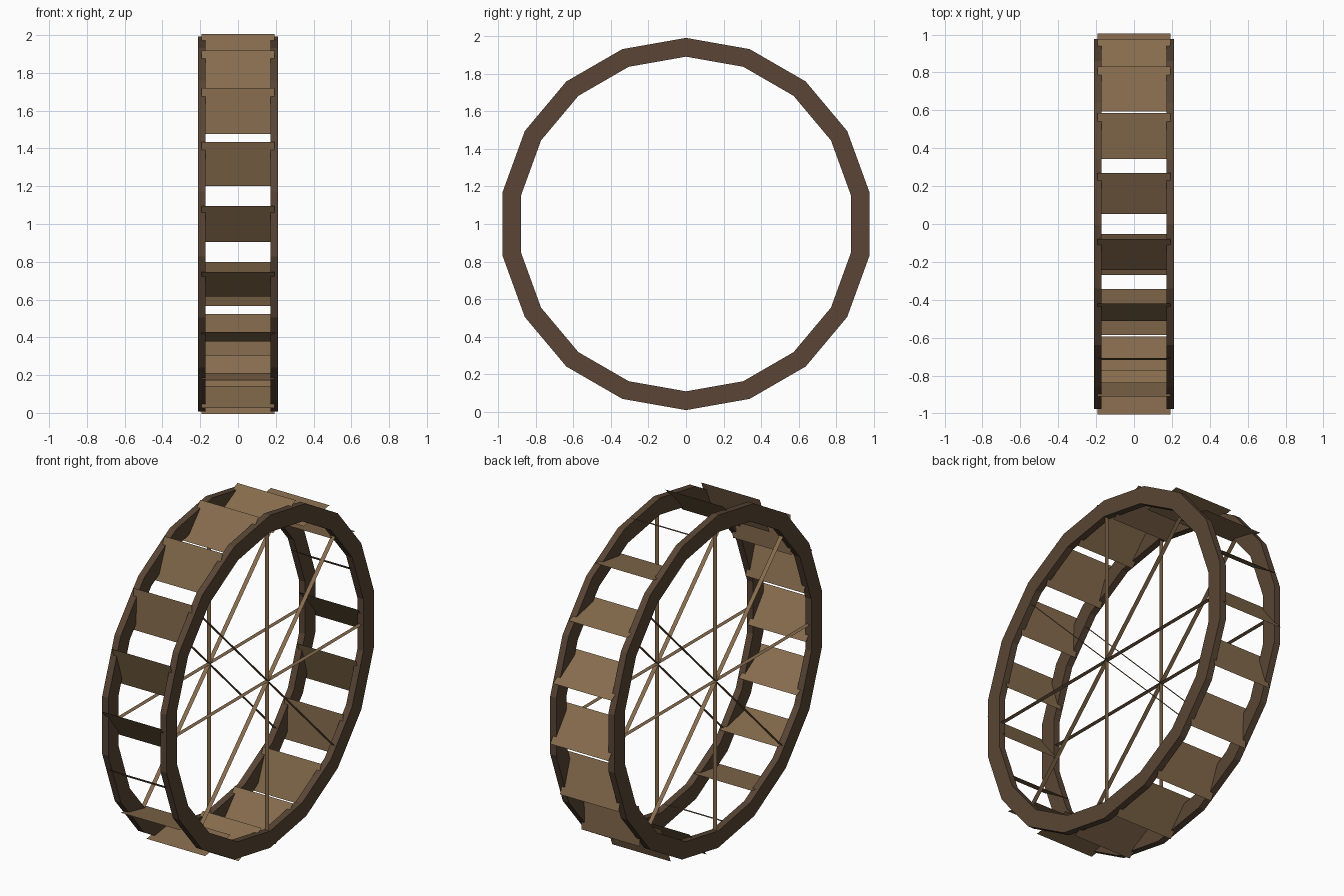
import bpy, bmesh, math
from mathutils import Vector

if "Cube" in bpy.data.objects:
    bpy.data.objects.remove(bpy.data.objects["Cube"])

N = 18                      # rim sides and paddle count
HUB = Vector((0, 0, 1))
SIDE_X = 0.192              # centre plane of each rim


def material(name, rgb):
    m = bpy.data.materials.new(name)
    m.diffuse_color = (*rgb, 1)
    m.use_nodes = True
    m.node_tree.nodes["Principled BSDF"].inputs["Base Color"].default_value = m.diffuse_color
    return m


dark_wood = material("dark_wood", (0.10, 0.06, 0.035))
wood = material("wood", (0.24, 0.15, 0.075))


def finish(bm, name, mat):
    mesh = bpy.data.meshes.new(name)
    bm.to_mesh(mesh)
    bm.free()
    mesh.materials.append(mat)
    obj = bpy.data.objects.new(name, mesh)
    bpy.context.collection.objects.link(obj)
    return obj


def polar(r, a, x=0.0):
    """Point on the wheel; angle is measured from the front (-y) towards up."""
    return HUB + Vector((x, -r * math.cos(a), r * math.sin(a)))


def strip(name, p, q, x, half_width):
    """Flat board from p to q, its width running along x."""
    bm = bmesh.new()
    corners = [(p, -1), (q, -1), (q, 1), (p, 1)]
    bm.faces.new([bm.verts.new(c + Vector((x + s * half_width, 0, 0)))
                  for c, s in corners])
    return finish(bm, name, wood)


# Rims: rectangular section swept round 18 sides
def rim(name, x):
    bm = bmesh.new()
    section = [(0.892, -0.02), (0.992, -0.02), (0.992, 0.02), (0.892, 0.02)]
    rings = []
    for i in range(N):
        a = math.radians(10 + i * 360 / N)
        rings.append([bm.verts.new(polar(r, a, x + dx)) for r, dx in section])
    for i in range(N):
        A, B = rings[i], rings[(i + 1) % N]
        for j in range(4):
            k = (j + 1) % 4
            bm.faces.new((A[j], A[k], B[k], B[j]))
    bmesh.ops.recalc_face_normals(bm, faces=bm.faces)
    return finish(bm, name, dark_wood)


for side, x in (("left", -SIDE_X), ("right", SIDE_X)):
    rim(side + "_rim", x)
    # Spokes: four flat boards crossing the full diameter
    for i in range(4):
        a = math.radians(45 * i)
        strip(f"{side}_spoke_{i + 1}", polar(0.9, a), polar(-0.9, a), x, 0.013)

# Paddles: flat boards centred in the rim, tilted 38 degrees off the tangent
for i in range(N):
    a = math.radians(i * 360 / N)
    centre = polar(0.93, a)
    d = a + math.radians(52)
    half = Vector((0, -math.cos(d), math.sin(d))) * 0.122
    strip(f"paddle_{i + 1}", centre + half, centre - half, 0, 0.193)
